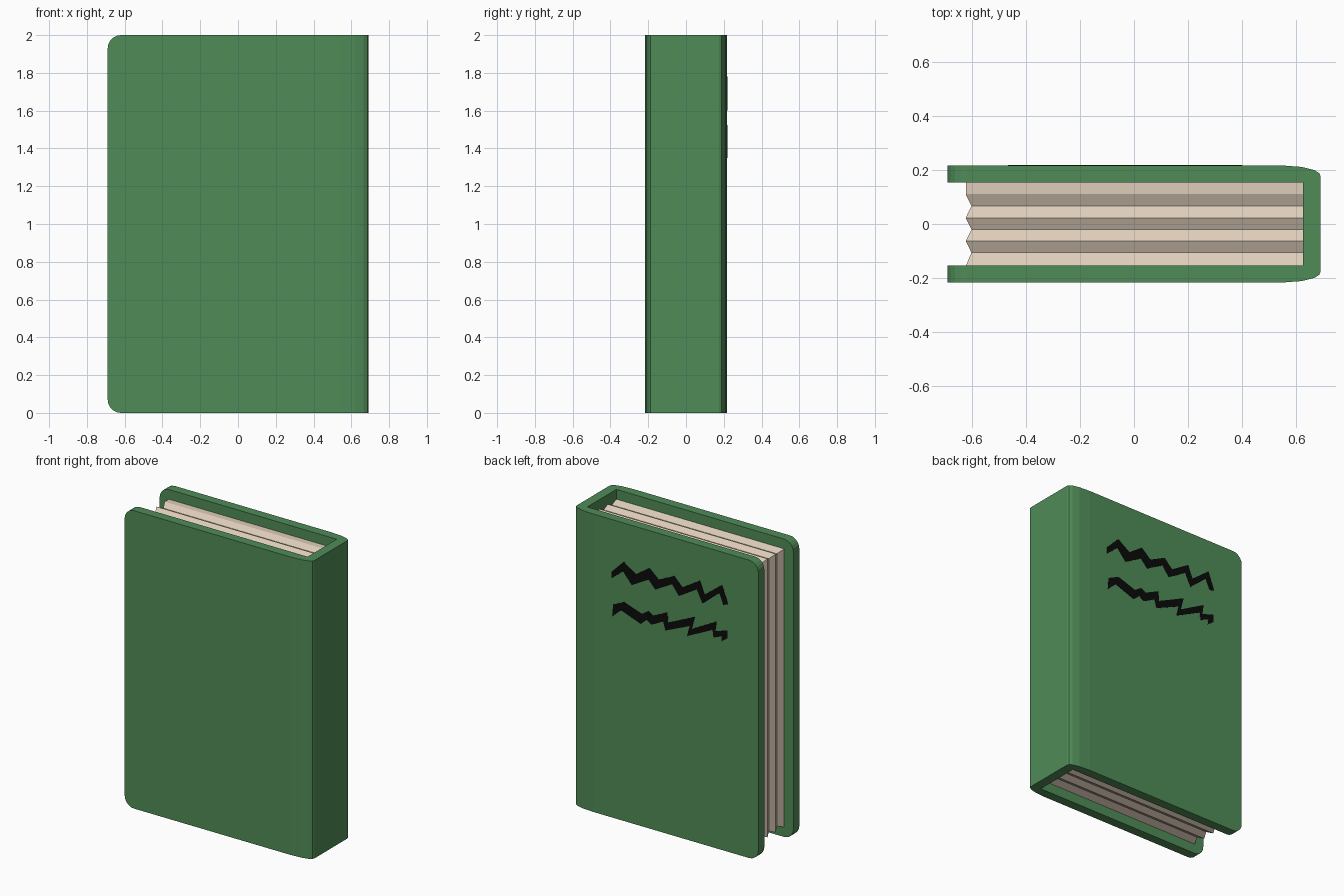
import bpy, bmesh

if "Cube" in bpy.data.objects:
    bpy.data.objects.remove(bpy.data.objects["Cube"])


def finish(bm, name, color):
    bmesh.ops.recalc_face_normals(bm, faces=bm.faces[:])
    me = bpy.data.meshes.new(name)
    bm.to_mesh(me)
    bm.free()
    ob = bpy.data.objects.new(name, me)
    bpy.context.collection.objects.link(ob)
    mat = bpy.data.materials.new(name + "_color")
    mat.diffuse_color = (*color, 1)
    mat.use_nodes = True
    mat.node_tree.nodes["Principled BSDF"].inputs["Base Color"].default_value = mat.diffuse_color
    me.materials.append(mat)
    return ob


def extrude(bm, faces, vec):
    geo = bmesh.ops.extrude_face_region(bm, geom=faces)["geom"]
    bmesh.ops.translate(bm, vec=vec, verts=[g for g in geo if isinstance(g, bmesh.types.BMVert)])


# Cover: U-shaped profile with a softened spine, free corners rounded
half = [(0.625, 0.154), (-0.69, 0.154), (-0.69, 0.217), (0.54, 0.217),
        (0.62, 0.211), (0.665, 0.2), (0.685, 0.188), (0.69, 0.175)]
profile = half + [(x, -y) for x, y in reversed(half)]
bm = bmesh.new()
base = bm.faces.new([bm.verts.new((x, y, 0)) for x, y in profile])
extrude(bm, [base], (0, 0, 2))
corners = [e for e in bm.edges
           if all(v.co.x < -0.68 for v in e.verts)
           and abs(e.verts[0].co.z - e.verts[1].co.z) < 0.01]
bmesh.ops.bevel(bm, geom=corners, offset=0.07, segments=5, profile=0.5, affect='EDGES')
finish(bm, "cover", (0.08, 0.26, 0.095))

# Pages: rectangular rings alternating between ridge and groove
bm = bmesh.new()
rings = []
for y, inset in [(0.156, 0), (0.11, 0), (0.066, 1), (0.023, 0), (-0.02, 1),
                 (-0.063, 0), (-0.106, 1), (-0.156, 0)]:
    d = 0.021 * inset
    rect = [(-0.622 + d, 0.065 + d), (0.63, 0.065 + d), (0.63, 1.935 - d), (-0.622 + d, 1.935 - d)]
    rings.append([bm.verts.new((x, y, z)) for x, z in rect])
for a, b in zip(rings, rings[1:]):
    for i in range(4):
        j = (i + 1) % 4
        bm.faces.new((a[i], a[j], b[j], b[i]))
bm.faces.new(rings[0])
bm.faces.new(rings[-1])
finish(bm, "pages", (0.73, 0.61, 0.49))


# Scribble marks on the back cover: thin zigzag strips
def scribble(name, upper, lower):
    bm = bmesh.new()
    a, b = ([bm.verts.new((x, 0.21, z)) for x, z in line] for line in (upper, lower))
    faces = [bm.faces.new((a[i], a[i + 1], b[i + 1], b[i])) for i in range(len(a) - 1)]
    extrude(bm, faces, (0, 0.009, 0))
    finish(bm, name, (0.003, 0.003, 0.003))


scribble("upper_scribble",
         [(.4, 1.65), (.31, 1.74), (.22, 1.68), (.12, 1.75), (.05, 1.69), (-.065, 1.745),
          (-.125, 1.685), (-.255, 1.765), (-.29, 1.68), (-.42, 1.78), (-.466, 1.66)],
         [(.4, 1.605), (.315, 1.675), (.25, 1.6), (.125, 1.67), (.075, 1.617), (-.05, 1.686),
          (-.1, 1.62), (-.233, 1.7), (-.276, 1.616), (-.4, 1.72), (-.43, 1.65)])
scribble("lower_scribble",
         [(.388, 1.433), (.308, 1.47), (.176, 1.426), (.125, 1.46), (.09, 1.438), (-.014, 1.487),
          (-.02, 1.42), (-.218, 1.512), (-.196, 1.425), (-.38, 1.524), (-.37, 1.455),
          (-.46, 1.486), (-.46, 1.432)],
         [(.395, 1.35), (.33, 1.41), (.183, 1.357), (.14, 1.396), (.103, 1.373), (.016, 1.418),
          (0, 1.362), (-.18, 1.44), (-.16, 1.367), (-.35, 1.46), (-.357, 1.41),
          (-.42, 1.436), (-.415, 1.4)])
